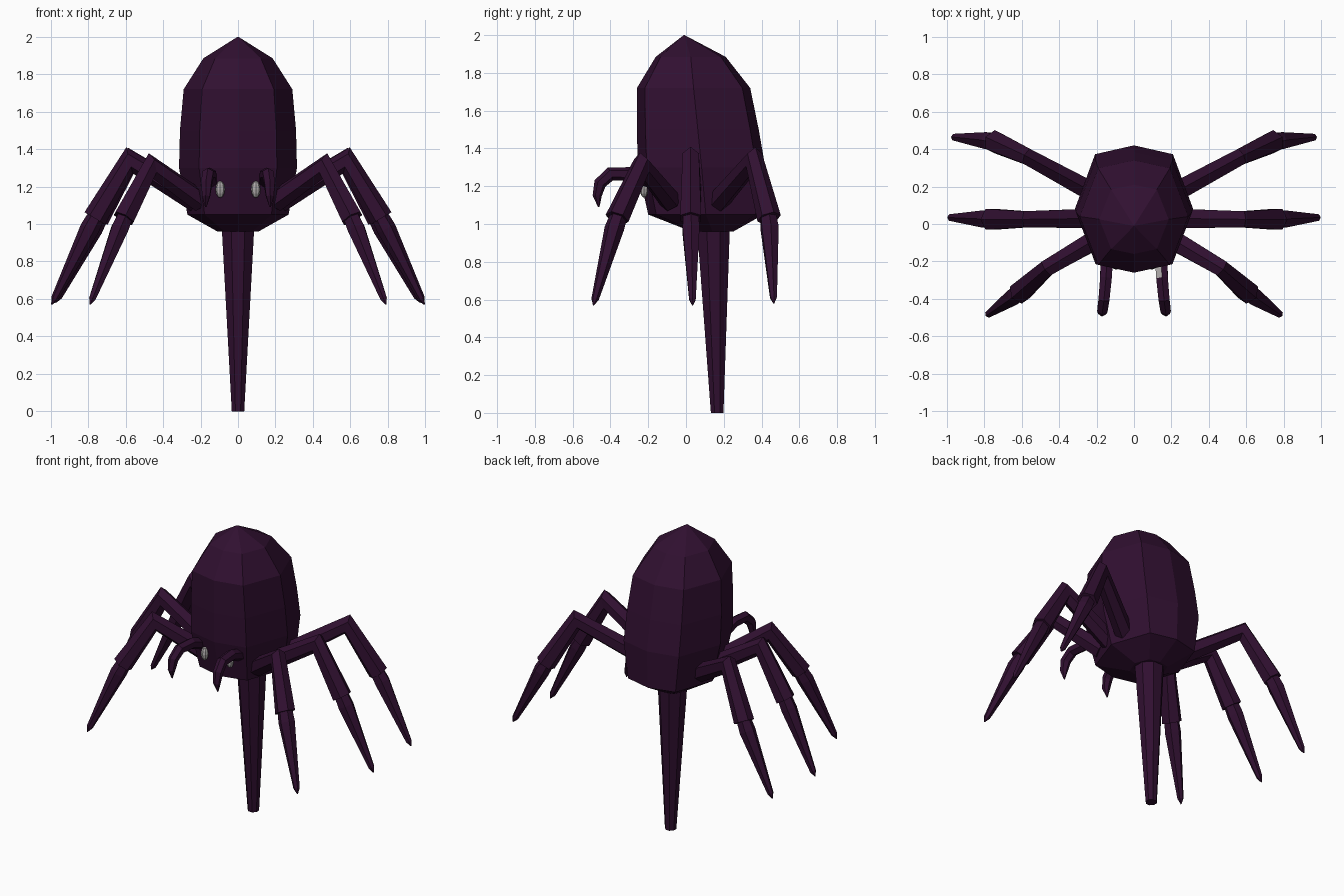
import bpy, bmesh, math
from mathutils import Vector

if "Cube" in bpy.data.objects:
    bpy.data.objects.remove(bpy.data.objects["Cube"], do_unlink=True)


def make_material(name, rgb):
    m = bpy.data.materials.new(name)
    m.use_nodes = True
    m.diffuse_color = (*rgb, 1)
    m.node_tree.nodes["Principled BSDF"].inputs["Base Color"].default_value = (*rgb, 1)
    return m


purple = make_material("dark purple", (0.030, 0.005, 0.030))
pale = make_material("pale grey", (0.42, 0.40, 0.40))


def finish(name, bm, mats):
    bmesh.ops.recalc_face_normals(bm, faces=bm.faces)
    mesh = bpy.data.meshes.new(name)
    bm.to_mesh(mesh)
    bm.free()
    for m in mats:
        mesh.materials.append(m)
    ob = bpy.data.objects.new(name, mesh)
    bpy.context.collection.objects.link(ob)
    return ob


def loft(rings):
    """Skin a list of closed rings and cap both ends."""
    bm = bmesh.new()
    loops = [[bm.verts.new(p) for p in r] for r in rings]
    n = len(loops[0])
    for a, b in zip(loops, loops[1:]):
        for i in range(n):
            j = (i + 1) % n
            bm.faces.new((a[i], a[j], b[j], b[i]))
    bm.faces.new(loops[0])
    bm.faces.new(loops[-1])
    return bm


def sweep(name, path, radii, sides=6, mats=(purple,), across=None):
    """Tapered faceted tube with mitred bends along a path."""
    pts = [Vector(p) for p in path]
    across = Vector(across) if across else (pts[-1] - pts[0]).cross((0, 0, 1)).normalized()
    rings = []
    for k, p in enumerate(pts):
        before = (p - pts[max(k - 1, 0)]).normalized()
        after = (pts[min(k + 1, len(pts) - 1)] - p).normalized()
        along = (before + after).normalized()
        bend = max(along.dot(after if after.length else before), 0.6)
        up = across.cross(along).normalized()
        angles = [math.tau * (i + 0.5) / sides for i in range(sides)]
        rings.append([p + across * radii[k] * math.cos(a)
                      + up * radii[k] * math.sin(a) / bend for a in angles])
    return finish(name, loft(rings), mats)


# Body: squarish eight-sided rings (height, half width, front y, back y)
profile = [(0.96, 0.11, 0.03, 0.25), (1.05, 0.27, -0.20, 0.41),
           (1.30, 0.315, -0.255, 0.42), (1.50, 0.31, -0.26, 0.385),
           (1.72, 0.29, -0.26, 0.34), (1.885, 0.185, -0.16, 0.21),
           (2.00, 0.002, -0.012, -0.008)]
outline = [(0, -1), (0.66, -0.86), (1, 0), (0.66, 0.86),
           (0, 1), (-0.66, 0.86), (-1, 0), (-0.66, -0.86)]
rings = [[(rx * u, (f + b) / 2 + (b - f) / 2 * v, z) for u, v in outline]
         for z, rx, f, b in profile]
finish("body", loft(rings), [purple])

# Tail spike
sweep("tail_spike", [(0, 0.145, 1.0), (0, 0.165, 0)], [0.095, 0.036],
      sides=8, across=(1, 0, 0))

# Legs: hip, knee, ankle, tip on the left side
legs = {
    "front": [(0.20, -0.08, 1.12), (0.465, -0.235, 1.31), (0.61, -0.365, 1.03), (0.79, -0.49, 0.57)],
    "middle": [(0.22, 0.03, 1.12), (0.58, 0.025, 1.34), (0.765, 0.025, 1.03), (0.995, 0.035, 0.57)],
    "back": [(0.22, 0.17, 1.12), (0.57, 0.36, 1.34), (0.745, 0.44, 1.03), (0.975, 0.465, 0.58)],
}
for side, s in (("left", 1), ("right", -1)):
    for place, joints in legs.items():
        hip, knee, ankle, tip = [Vector((s * x, y, z)) for x, y, z in joints]
        sweep(f"{place}_upper_leg_{side}", [hip, knee, ankle], [0.06, 0.05, 0.064])
        sweep(f"{place}_claw_{side}",
              [ankle.lerp(knee, 0.1), ankle.lerp(tip, 0.12), ankle.lerp(tip, 0.93), tip],
              [0.045, 0.052, 0.020, 0.003])

    # Hooked fangs, with a pale strip on the left one
    fang = sweep(f"fang_{side}",
                 [(s * 0.145, -0.18, 1.225), (s * 0.15, -0.29, 1.265), (s * 0.16, -0.40, 1.265),
                  (s * 0.168, -0.455, 1.215), (s * 0.17, -0.47, 1.15), (s * 0.172, -0.462, 1.09)],
                 [0.038, 0.036, 0.034, 0.032, 0.024, 0.004], mats=(purple, pale))
    if s > 0:
        for f in fang.data.polygons:
            if f.center.y > -0.3 and f.normal.x < -0.3 and f.normal.z > 0.3:
                f.material_index = 1

    # Eyes: low faceted ovals on the face
    bm = bmesh.new()
    bmesh.ops.create_uvsphere(bm, u_segments=8, v_segments=6, radius=1)
    bmesh.ops.scale(bm, vec=(0.025, 0.022, 0.046), verts=bm.verts)
    bmesh.ops.translate(bm, vec=(s * 0.095, -0.222, 1.185), verts=bm.verts)
    finish(f"eye_{side}", bm, [pale])
